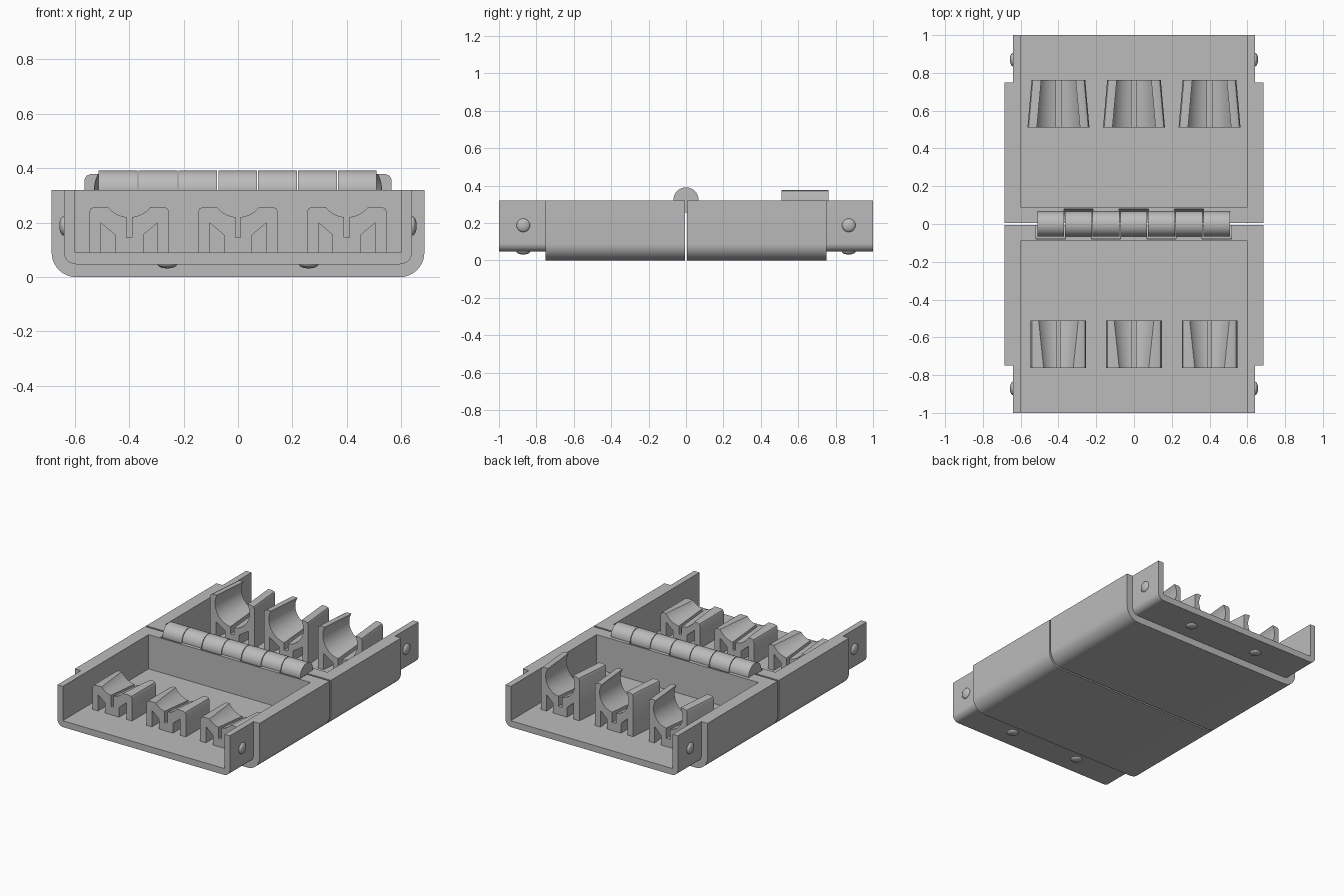
import bpy, bmesh, math

cube = bpy.data.objects.get("Cube")
if cube:
    bpy.data.objects.remove(cube, do_unlink=True)

grey = bpy.data.materials.new("plain_grey")
grey.use_nodes = True
grey.diffuse_color = (0.5, 0.5, 0.5, 1)
grey.node_tree.nodes["Principled BSDF"].inputs["Base Color"].default_value = (0.5, 0.5, 0.5, 1)


def smooth(obj, angle=35):
    bpy.ops.object.select_all(action="DESELECT")
    obj.select_set(True)
    bpy.context.view_layer.objects.active = obj
    bpy.ops.object.shade_smooth_by_angle(angle=math.radians(angle))


def loft(name, near, far, y0, y1):
    """Solid between two x-z outlines with equal point counts."""
    bm = bmesh.new()
    a = [bm.verts.new((x, y0, z)) for x, z in near]
    b = [bm.verts.new((x, y1, z)) for x, z in far]
    bm.faces.new(a)
    bm.faces.new(b)
    for i in range(len(a)):
        j = (i + 1) % len(a)
        bm.faces.new((a[i], a[j], b[j], b[i]))
    bmesh.ops.recalc_face_normals(bm, faces=bm.faces)
    mesh = bpy.data.meshes.new(name)
    bm.to_mesh(mesh)
    bm.free()
    mesh.materials.append(grey)
    obj = bpy.data.objects.new(name, mesh)
    bpy.context.collection.objects.link(obj)
    return obj


def rod(name, x0, x1, radius, z):
    bpy.ops.mesh.primitive_cylinder_add(vertices=48, radius=radius, depth=x1 - x0,
                                        location=((x0 + x1) / 2, 0, z),
                                        rotation=(0, math.pi / 2, 0))
    obj = bpy.context.object
    obj.name = name
    obj.data.materials.append(grey)
    return obj


def combine(obj, tool, operation):
    """Apply a boolean and discard the tool."""
    mod = obj.modifiers.new("cut", "BOOLEAN")
    mod.operation, mod.object, mod.solver = operation, tool, "EXACT"
    bpy.context.view_layer.objects.active = obj
    bpy.ops.object.modifier_apply(modifier=mod.name)
    bpy.data.objects.remove(tool, do_unlink=True)


def tray_outline(half, bottom, radius, top=0.32):
    """Box section with rounded lower corners."""
    right = [(half - radius + radius * math.sin(t), bottom + radius - radius * math.cos(t))
             for t in (i * math.pi / 20 for i in range(11))]
    right.append((half, top))
    return right + [(-x, z) for x, z in reversed(right)]


def clip_outline(half, radius, top, slot):
    """Split cradle on two legs and a centre post."""
    axis = 0.32
    start = math.asin(slot / radius)
    end = math.acos((axis - top) / radius)
    right = [(slot, 0.145)]
    for i in range(13):
        t = start + (end - start) * i / 12
        right.append((radius * math.sin(t), axis - radius * math.cos(t)))
    right += [(half - 0.02, top), (half - 0.006, top - 0.006), (half, top - 0.02),
              (half, 0.08), (half - 0.042, 0.08), (half - 0.042, 0.2),
              (0.052, 0.155), (0.052, 0.08)]
    return right + [(-x, z) for x, z in reversed(right)]


# Hinge layout
hinge_x, pitch, axis_z = -0.514, 0.1465, 0.324

# Two open trays, each with a stepped-in lip
for side, label in ((-1, "front"), (1, "back")):
    body, lip = tray_outline(0.685, 0, 0.09), tray_outline(0.64, 0.047, 0.045)
    tray = loft(label + "_tray", body, body, side * 0.006, side * 0.75)
    combine(tray, loft("lip", lip, lip, side * 0.5, side * 1.0), "UNION")
    hollow = [(-0.6, 0.09), (0.6, 0.09), (0.6, 0.5), (-0.6, 0.5)]
    combine(tray, loft("hollow", hollow, hollow, side * 0.09, side * 1.1), "DIFFERENCE")
    # clearance pockets for the opposite tray's knuckles
    for k in range(7):
        if (k % 2 == 0) == (side < 0):
            x = hinge_x + k * pitch
            combine(tray, rod("pocket", x - 0.004, x + pitch + 0.004, 0.08, axis_z), "DIFFERENCE")
    smooth(tray)

    # Snap bumps on the lip sides and underside
    spots = [(s * 0.64, 0.188, (0.017, 0.036, 0.036)) for s in (-1, 1)]
    spots += [(s * 0.26, 0.047, (0.036, 0.036, 0.015)) for s in (-1, 1)]
    for i, (x, z, size) in enumerate(spots):
        bpy.ops.mesh.primitive_uv_sphere_add(segments=24, ring_count=16, radius=1,
                                             location=(x, side * 0.87, z), scale=size)
        bump = bpy.context.object
        bump.name = f"{label}_snap_bump_{i + 1}"
        bump.data.materials.append(grey)
        smooth(bump, 60)

    # Three tapered holding clips
    if side < 0:
        wide, narrow = (clip_outline(0.147, r, 0.258, 0.01) for r in (0.122, 0.1))
    else:
        wide = clip_outline(0.164, 0.128, 0.378, 0.014)
        narrow = clip_outline(0.142, 0.108, 0.378, 0.014)
    for i in range(3):
        clip = loft(f"{label}_clip_{i + 1}", wide, narrow, side * 0.51, side * 0.762)
        clip.location.x = (i - 1) * 0.4
        smooth(clip)

# Hinge knuckles
for k in range(7):
    x = hinge_x + k * pitch
    smooth(rod(f"hinge_knuckle_{k + 1}", x + 0.002, x + pitch - 0.002, 0.067, axis_z))
